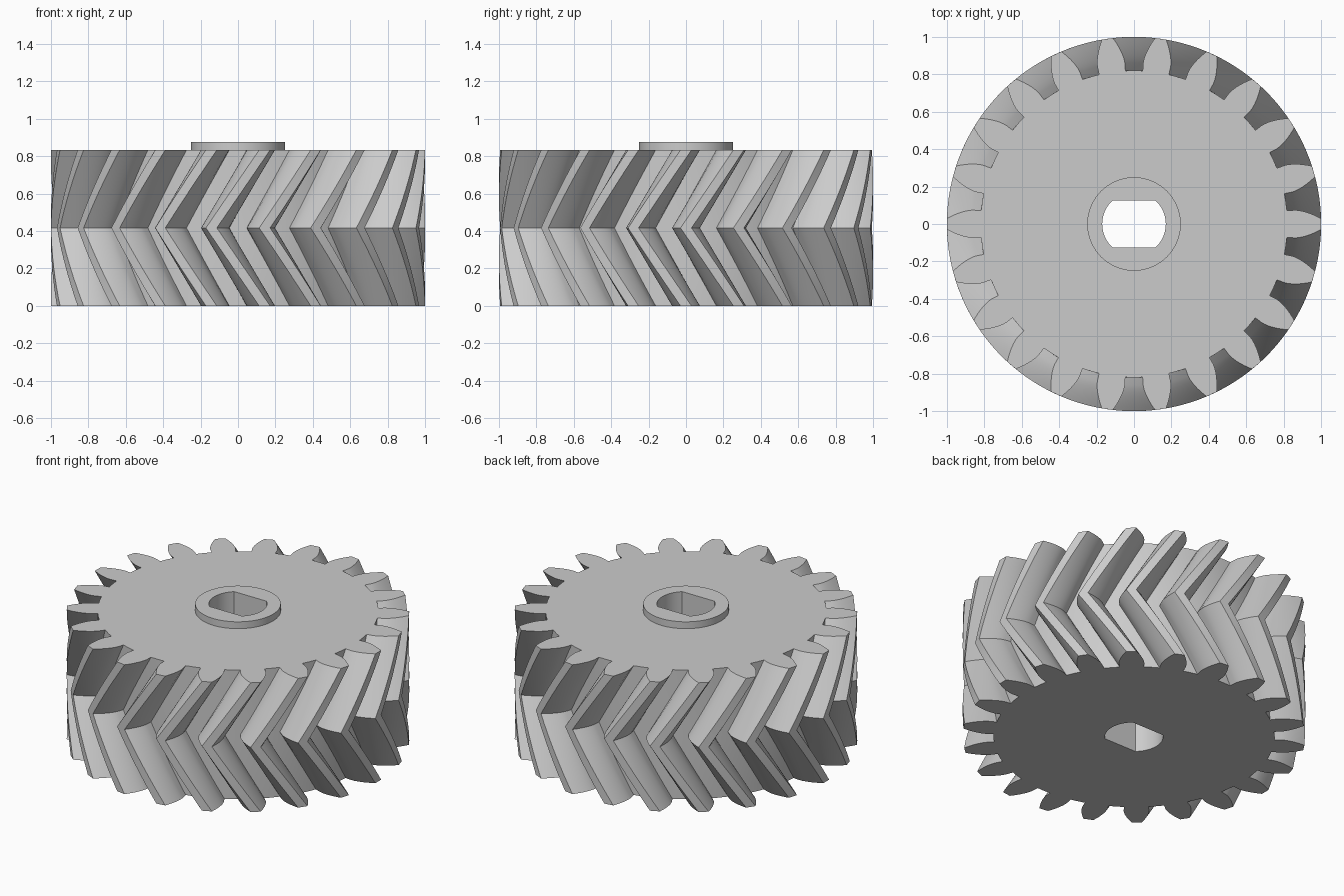
import bpy
import bmesh
from math import sin, cos, asin, acos, tan, pi, radians

if "Cube" in bpy.data.objects:
    bpy.data.objects.remove(bpy.data.objects["Cube"], do_unlink=True)

TEETH = 22
PITCH = 2 * pi / TEETH
TIP_R, PITCH_R, ROOT_R = 1.0, 0.9167, 0.82
BASE_R = PITCH_R * cos(radians(20))
HEIGHT, HUB_TOP = 0.833, 0.877
HUB_R, BORE_R, FLAT = 0.25, 0.17, 0.125
SLICES = 16

grey = bpy.data.materials.new("light grey")
grey.use_nodes = True
grey.diffuse_color = (0.6, 0.6, 0.6, 1)
grey.node_tree.nodes["Principled BSDF"].inputs["Base Color"].default_value = grey.diffuse_color


def involute(angle):
    return tan(angle) - angle


def gear_outline():
    """Involute teeth as (radius, angle) pairs, one tooth centred on +x."""
    base_half = PITCH / 4 + involute(radians(20))
    steps = 7
    flank = [(ROOT_R, base_half)]
    for i in range(steps + 1):
        r = BASE_R + (TIP_R - BASE_R) * i / steps
        flank.append((r, base_half - involute(acos(BASE_R / r))))
    points = []
    for t in range(TEETH):
        points += [(r, t * PITCH - a) for r, a in flank]
        points += [(r, t * PITCH + a) for r, a in reversed(flank)]
        # middle of the valley floor
        points.append((ROOT_R, (t + 0.5) * PITCH))
    return points


def circle(radius, count=40):
    return [(radius, 2 * pi * i / count) for i in range(count)]


def flat_sided_bore():
    """Two arcs joined by two flats parallel to x."""
    half = asin(FLAT / BORE_R)
    arc = [half * (i / 6 - 1) for i in range(13)]
    return [(BORE_R, a + side) for side in (0, pi) for a in arc]


def loop(bm, polar, z, turn=0.0):
    verts = [bm.verts.new((r * cos(a + turn), r * sin(a + turn), z)) for r, a in polar]
    for a, b in zip(verts, verts[1:] + verts[:1]):
        bm.edges.new((a, b))
    return verts


def wall(bm, low, high):
    n = len(low)
    for i in range(n):
        j = (i + 1) % n
        bm.faces.new((low[i], low[j], high[j], high[i]))


def flat_ring(bm, outer, inner):
    edges = []
    for verts in (outer, inner):
        edges += [bm.edges.get((a, b)) for a, b in zip(verts, verts[1:] + verts[:1])]
    bmesh.ops.triangle_fill(bm, edges=edges, use_beauty=True, normal=(0, 0, 1))


def finish(bm, name):
    bmesh.ops.recalc_face_normals(bm, faces=bm.faces[:])
    mesh = bpy.data.meshes.new(name)
    bm.to_mesh(mesh)
    bm.free()
    mesh.materials.append(grey)
    obj = bpy.data.objects.new(name, mesh)
    bpy.context.collection.objects.link(obj)
    bpy.ops.object.select_all(action="DESELECT")
    obj.select_set(True)
    bpy.context.view_layer.objects.active = obj
    bpy.ops.object.shade_smooth_by_angle(angle=radians(25))


# Toothed body: twists one pitch to mid height and back again
bm = bmesh.new()
teeth = gear_outline()
layers = []
for s in range(SLICES + 1):
    f = s / SLICES
    layers.append(loop(bm, teeth, HEIGHT * f, -PITCH * (1 - abs(2 * f - 1))))
for low, high in zip(layers, layers[1:]):
    wall(bm, low, high)
bore_low = loop(bm, flat_sided_bore(), 0)
bore_high = loop(bm, flat_sided_bore(), HEIGHT)
wall(bm, bore_low, bore_high)
flat_ring(bm, layers[0], bore_low)
flat_ring(bm, layers[-1], loop(bm, circle(HUB_R), HEIGHT))
finish(bm, "herringbone_gear_body")

# Raised collar around the bore
bm = bmesh.new()
rim_low, rim_high = (loop(bm, circle(HUB_R), z) for z in (HEIGHT, HUB_TOP))
hole_low, hole_high = (loop(bm, flat_sided_bore(), z) for z in (HEIGHT, HUB_TOP))
wall(bm, rim_low, rim_high)
wall(bm, hole_low, hole_high)
flat_ring(bm, rim_high, hole_high)
finish(bm, "hub_collar")
